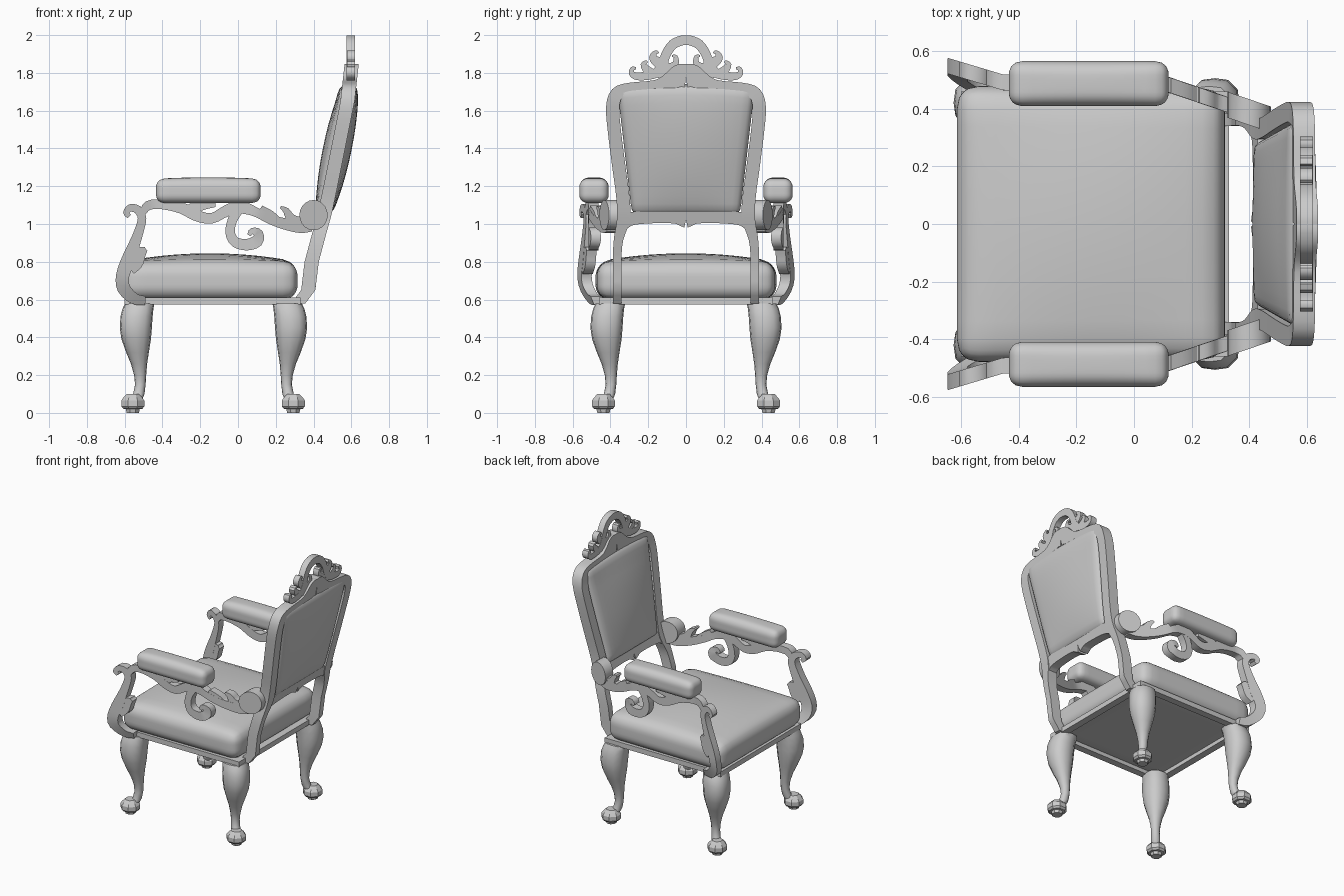
import bpy, bmesh, math
from mathutils import Vector


def lerp_table(table, v):
    for (a, fa), (b, fb) in zip(table, table[1:]):
        if v <= b:
            return fa + (fb - fa) * max(0, (v - a) / (b - a))
    return table[-1][1]


def finish(bm, name, angle=35, mirror=False):
    bmesh.ops.recalc_face_normals(bm, faces=bm.faces)
    me = bpy.data.meshes.new(name)
    bm.to_mesh(me)
    bm.free()
    ob = bpy.data.objects.new(name, me)
    bpy.context.collection.objects.link(ob)
    bpy.ops.object.select_all(action='DESELECT')
    ob.select_set(True)
    bpy.context.view_layer.objects.active = ob
    bpy.ops.object.shade_smooth_by_angle(angle=math.radians(angle))
    if mirror:
        m = ob.modifiers.new("mirror", 'MIRROR')
        m.use_axis = (False, True, False)
    return ob


def loft(bm, rings):
    rows = [[bm.verts.new(p) for p in r] for r in rings]
    n = len(rows[0])
    for a, b in zip(rows, rows[1:]):
        for i in range(n):
            bm.faces.new((a[i], a[(i + 1) % n], b[(i + 1) % n], b[i]))
    bm.faces.new(rows[0])
    bm.faces.new(rows[-1])


def smooth_path(pts, n):
    # Catmull-Rom through (u, v, width)
    P = [Vector(p) for p in pts]
    P = [2 * P[0] - P[1]] + P + [2 * P[-1] - P[-2]]
    out = []
    for i in range(1, len(P) - 2):
        a, b, c, d = P[i - 1:i + 3]
        for k in range(n):
            t = k / n
            out.append(.5 * (2 * b + (c - a) * t + (2 * a - 5 * b + 4 * c - d) * t * t
                             + (3 * b - a - 3 * c + d) * t ** 3))
    return out + [P[-2]]


def band(bm, pts, place, thick, n=3):
    # carved strip of varying width, given thickness and bent by place(u, v, s)
    s = smooth_path(pts, n)
    rings = []
    for i, p in enumerate(s):
        d = s[min(i + 1, len(s) - 1)] - s[max(i - 1, 0)]
        nr = Vector((-d.y, d.x)).normalized() * max(p.z, .006) / 2
        h = thick / 2
        rings.append([place(p.x + e * nr.x, p.y + e * nr.y, q * h)
                      for e, q in ((1, 1), (1, -1), (-1, -1), (-1, 1))])
    loft(bm, rings)


def pillow(name, half, r, crown, place, both=False, mirror=False):
    # rounded box with domed top (and bottom if both)
    bm = bmesh.new()
    bmesh.ops.create_cube(bm, size=2)
    bmesh.ops.subdivide_edges(bm, edges=bm.edges, cuts=15, use_grid_fill=True)
    h = Vector(half)
    for v in bm.verts:
        # concentrate grid lines at the rounded rim
        q = Vector([math.sin(c * math.pi / 2) * k for c, k in zip(v.co, h)])
        core = Vector([max(-(k - r), min(k - r, c)) for c, k in zip(q, h)])
        d = q - core
        if d.length > 1e-6:
            d *= r / d.length
        p = core + d
        dome = crown * (1 - (p.x / h.x) ** 2) * (1 - (p.y / h.y) ** 2)
        if p.z > 0:
            p.z += dome
        elif both:
            p.z -= dome
        v.co = place(p)
    return finish(bm, name, 50, mirror)


# seat cushion and rail
pillow("seat_cushion", (.465, .475, .1), .075, .045,
       lambda p: Vector((p.x - .15, p.y * (1 - .02 * p.x), p.z + .7)))
bm = bmesh.new()
for x, y, sx, sy in ((-.135, .435, .93, .05), (-.135, -.435, .93, .05),
                     (-.575, 0, .05, .86), (.305, 0, .05, .86)):
    vs = bmesh.ops.create_cube(bm, size=1)['verts']
    for v in vs:
        v.co = Vector((x + v.co.x * sx, y + v.co.y * sy, .593 + v.co.z * .036))
finish(bm, "seat_rail")

# cabriole legs: (z, distance from seat centre, half width)
LEG = [(.05, .415, .03), (.1, .395, .03), (.15, .387, .028), (.2, .388, .032),
       (.26, .394, .043), (.32, .402, .06), (.39, .409, .078), (.45, .411, .085),
       (.51, .407, .085), (.55, .4, .082), (.58, .39, .078)]
FOOT = [(0, .035), (.02, .04), (.022, .055), (.035, .066), (.065, .066), (.08, .055), (.1, .035)]
for label, sx in (("front", -1), ("rear", 1)):
    bm = bmesh.new()
    rings = []
    for z, u, r in LEG:
        ring = []
        for k in range(12):
            a = 2 * math.pi * k / 12
            # squarer towards the knee, round at the ankle
            c, s = math.cos(a), math.sin(a)
            f = 1 / max(abs(c), abs(s))
            f = 1 + (f - 1) * .5 * min(1, z / .5)
            ring.append((-.13 + sx * u + r * f * c, u + .01 + r * f * s, z))
        rings.append(ring)
    loft(bm, rings)
    finish(bm, label + "_legs", 40, True)
    bm = bmesh.new()
    loft(bm, [[(-.132 + sx * .425 + r * math.cos(math.pi * (k + .5) / 4),
                .437 + r * math.sin(math.pi * (k + .5) / 4), z) for k in range(8)]
              for z, r in FOOT])
    finish(bm, label + "_feet", 30, True)

# back: everything follows the same raked curve
RAKE = [(.575, .315), (.65, .372), (.8, .39), (.95, .43), (1.05, .458), (1.2, .49),
        (1.45, .54), (1.65, .58), (1.85, .602)]


def on_back(y, z, s):
    return Vector((lerp_table(RAKE, z) + s, y, z))


bm = bmesh.new()
band(bm, [(.363, .578, .045), (.363, .65, .045), (.365, .8, .045), (.357, .92, .05),
          (.33, 1.03, .07), (.335, 1.15, .07), (.355, 1.3, .07), (.38, 1.5, .07),
          (.388, 1.62, .07), (.365, 1.69, .07), (.3, 1.715, .065), (.16, 1.73, .065),
          (.09, 1.755, .09), (.035, 1.785, .12), (0, 1.785, .12)], on_back, .075)
band(bm, [(.34, 1.0, .07), (.28, 1.03, .07), (.15, 1.035, .06), (.06, 1.035, .065),
          (.025, 1.03, .08), (0, 1.025, .09)], on_back, .065)
finish(bm, "back_frame", 35, True)

pillow("back_pad", (.325, .335, .045), .04, .032,
       lambda p: on_back(p.x * (1 + .12 * p.y / .335),
                         1.385 + p.y + .02 * (p.y > 0) * (1 - (p.x / .325) ** 2), -p.z - .004),
       both=True)

# pierced crest
bm = bmesh.new()


def crest(y, z, s):
    return Vector((.598 + s, y, z))


band(bm, [(0, 1.973, .052), (.025, 1.971, .052), (.07, 1.95, .052), (.105, 1.9, .05),
          (.125, 1.845, .05), (.16, 1.8, .05), (.21, 1.785, .045), (.26, 1.782, .04),
          (.287, 1.797, .032), (.284, 1.823, .022), (.266, 1.822, .015)], crest, .045)
for leaf in ([(.125, 1.84, .05), (.085, 1.83, .045), (.055, 1.85, .035), (.055, 1.885, .022), (.075, 1.89, .01)],
             [(.12, 1.85, .06), (.155, 1.86, .055), (.175, 1.885, .04), (.16, 1.91, .02), (.145, 1.905, .01)],
             [(.17, 1.79, .05), (.205, 1.815, .045), (.225, 1.845, .03), (.205, 1.862, .012)],
             [(.15, 1.8, .05), (.11, 1.79, .045), (.07, 1.8, .03)]):
    band(bm, leaf, crest, .043)
finish(bm, "back_crest", 35, True)


# carved arms: profile in x-z, bowed sideways
def on_arm(x, z, s):
    y = .49
    if x > .1:
        y -= (x - .1) * .34
    if x < -.45:
        y += (-.45 - x) * .3
    if z < .75:
        y -= ((.75 - z) / .17) ** 2 * .04
    return Vector((x, y + s, z))


bm = bmesh.new()
# front support with curl
band(bm, [(-.49, .595, .045), (-.55, .605, .06), (-.605, .66, .07), (-.61, .73, .07),
          (-.58, .81, .075), (-.55, .89, .06), (-.525, .96, .05), (-.508, 1.03, .045),
          (-.53, 1.075, .045), (-.57, 1.085, .04), (-.592, 1.06, .032), (-.575, 1.04, .025)],
     on_arm, .055)
# wavy rail under the pad
band(bm, [(-.51, 1.05, .03), (-.475, 1.098, .05), (-.4, 1.103, .05), (-.3, 1.085, .06),
          (-.22, 1.045, .06), (-.14, 1.03, .055), (-.06, 1.07, .06), (.01, 1.09, .07),
          (.09, 1.065, .05), (.17, 1.025, .05), (.25, 1.0, .06), (.33, .985, .065),
          (.39, .985, .05)], on_arm, .055)
# hanging scroll and leaves
for leaf in ([(0, 1.08, .06), (-.03, 1.02, .05), (-.042, .955, .05), (-.015, .905, .055), (.045, .89, .06),
              (.1, .91, .065), (.108, .95, .05), (.075, .962, .035), (.058, .94, .02)],
             [(-.57, .76, .06), (-.535, .79, .06), (-.515, .83, .05), (-.485, .865, .015)],
             [(-.57, .83, .06), (-.53, .85, .06), (-.49, .87, .02)],
             [(.33, 1.0, .07), (.28, 1.03, .05), (.255, 1.07, .035), (.225, 1.09, .012)],
             [(.2, 1.02, .05), (.17, 1.05, .045), (.12, 1.085, .03)],
             [(-.27, 1.07, .05), (-.2, 1.1, .06), (-.12, 1.105, .03)]):
    band(bm, leaf, on_arm, .053)
# round volute at the back end
disc = [(.4 + .075 * math.cos(math.pi * k / 10), 1.047 + .08 * math.sin(math.pi * k / 10))
        for k in range(20)]
loft(bm, [[on_arm(x, z, s) for x, z in disc] for s in (-.045, .045)])
finish(bm, "arm_scrolls", 35, True)

# arm pads
pillow("arm_pads", (.277, .078, .064), .045, .008,
       lambda p: Vector((p.x - .157, p.y + .487, p.z + 1.175)), mirror=True)
